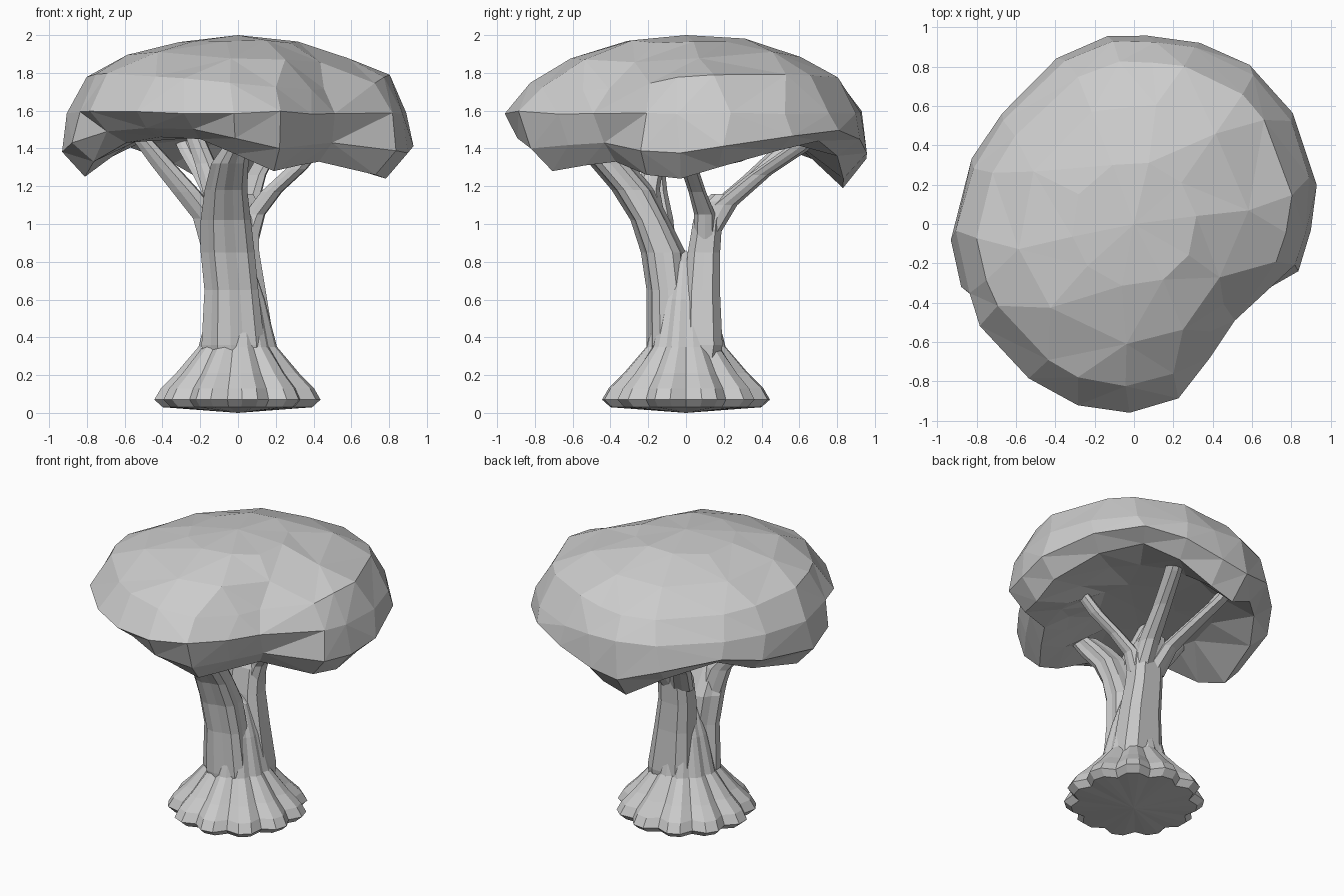
import bpy, bmesh, random
from math import sin, cos, pi, radians, sqrt

if "Cube" in bpy.data.objects:
    bpy.data.objects.remove(bpy.data.objects["Cube"])

random.seed(4)


def loft(name, rings, start, end, triangulate=False):
    """Skin closed rings of points; start/end are the closing tip points."""
    bm = bmesh.new()
    n = max(len(r) for r in rings)
    tips = [bm.verts.new(start), bm.verts.new(end)]
    rows = [[tips[0]] * n]
    for r in rings:
        vs = [bm.verts.new(p) for p in r]
        step = n // len(r)
        rows.append([vs[i // step] for i in range(n)])
    rows.append([tips[1]] * n)
    for a, b in zip(rows, rows[1:]):
        for i in range(n):
            j = (i + 1) % n
            quad = list(dict.fromkeys([a[i], a[j], b[j], b[i]]))
            if len(quad) > 2:
                bm.faces.new(quad)
    if triangulate:
        bmesh.ops.triangulate(bm, faces=bm.faces[:])
    bmesh.ops.recalc_face_normals(bm, faces=bm.faces[:])
    me = bpy.data.meshes.new(name)
    bm.to_mesh(me)
    bm.free()
    ob = bpy.data.objects.new(name, me)
    bpy.context.collection.objects.link(ob)
    return ob


# Canopy outline: angle, radius, height of the drooping lower edge
OUTLINE = [
    (-175, .935, 1.25), (-160, .935, 1.33), (-146, .94, 1.43), (-125, .95, 1.46),
    (-106, .965, 1.45), (-91, .96, 1.37), (-75, .915, 1.28), (-59, .78, 1.31),
    (-41, .71, 1.33), (-16, .87, 1.26), (-2, .90, 1.24), (12, .95, 1.30),
    (35, .985, 1.39), (54, 1.0, 1.44), (70, .98, 1.36), (86, .96, 1.24),
    (98, .965, 1.19), (115, .93, 1.32), (140, .875, 1.41), (158, .89, 1.33)]


def canopy_ring(scale, height, half=False, jitter=0.0, even=0.0):
    """even blends the outline towards a circle, for the crown of the dome."""
    pts = []
    for a, r, d in OUTLINE[::2] if half else OUTLINE:
        tuck = .89 if -150 < a < -95 else .93 if -95 <= a < -30 else 1.0
        s = scale(tuck) if callable(scale) else scale
        s *= r + (.94 - r) * even
        t = radians(a + (9 if half else 0) + random.uniform(-1, 1) * jitter * 150)
        z = height(a, d) + random.uniform(-.4, .4) * jitter
        pts.append((s * cos(t), s * sin(t), z))
    return pts


def dome(s):
    """Crown height; it falls faster across its long ridge."""
    drop = .42 * (1 - sqrt(1 - s * s))
    return lambda a, d: 2.0 - drop * (1 + .42 * sin(radians(a - 35)) ** 2)


def inner_lip(a, d):
    return min(1.46, d + .08) if -112 < a < 30 else 1.45


canopy_rings = [
    canopy_ring(.34, dome(.34), True, .03, 1.0),
    canopy_ring(.64, dome(.64), True, .03, .4),
    canopy_ring(.86, dome(.85), False, .03),
    canopy_ring(lambda k: 1.0 if k < 1 else .97, lambda a, d: 1.59, False, .02),
    canopy_ring(lambda k: k, lambda a, d: 1.58 + .6 * (d - 1.58)),
    canopy_ring(lambda k: k - .13, lambda a, d: d),
    canopy_ring(.58, inner_lip),
    canopy_ring(.3, lambda a, d: 1.47, True)]
loft("canopy", canopy_rings, (0, 0, 2.0), (0, 0, 1.48), True)

# Flared root base with scalloped edge, rising as a core between the stems
LOBES = 11
base_rings = []
for r, z, depth in [(.40, .03, .12), (.445, .07, .12), (.41, .13, .12),
                    (.33, .21, .12), (.21, .35, .08), (.145, .60, .05),
                    (.075, .80, .05)]:
    base_rings.append([
        (r * (1 - depth * (i % 3 == 0)) * cos(2 * pi * i / (3 * LOBES)),
         r * (1 - depth * (i % 3 == 0)) * sin(2 * pi * i / (3 * LOBES)), z)
        for i in range(3 * LOBES)])
loft("root_base", base_rings, (0, 0, 0), (0, 0, .86))


def limb(name, path, n=12):
    """Ridged limb; path holds x, y, z, half width in x, half width in y."""
    rings = []
    for x, y, z, rx, ry in path:
        ring = []
        for i in range(n):
            g = 1.04 if i % 3 else .9
            t = 2 * pi * i / n
            ring.append((x + rx * g * cos(t), y + ry * g * sin(t), z))
        rings.append(ring)
    return loft(name, rings, path[0][:3], path[-1][:3])


# Two main stems
limb("front_stem", [(-.01, -.07, .25, .17, .12), (-.02, -.085, .36, .17, .12),
                    (-.03, -.095, .65, .145, .11), (-.05, -.12, .85, .145, .115),
                    (-.06, -.19, 1.02, .135, .10), (-.06, -.28, 1.18, .115, .11),
                    (-.04, -.40, 1.32, .10, .11), (0, -.48, 1.42, .07, .09)], 15)
limb("back_stem", [(.04, .07, .25, .17, .12), (.04, .085, .36, .17, .12),
                   (.02, .085, .65, .14, .105), (0, .095, .85, .125, .095),
                   (0, .115, 1.02, .12, .085), (0, .16, 1.12, .11, .08),
                   (0, .19, 1.16, .09, .06)])

# Branches holding up the canopy
limb("left_branch", [(-.10, -.12, .85, .09, .07), (-.16, -.14, 1.03, .08, .07),
                     (-.27, -.16, 1.17, .08, .06), (-.39, -.17, 1.31, .07, .055),
                     (-.54, -.18, 1.49, .05, .05)], 9)
limb("right_branch", [(.04, .10, .92, .08, .06), (.09, .10, 1.05, .06, .055),
                      (.18, .06, 1.17, .06, .045), (.31, .02, 1.29, .06, .045),
                      (.43, -.01, 1.43, .05, .04)], 9)
limb("back_branch", [(.03, .12, .95, .08, .06), (.05, .20, 1.10, .065, .07),
                     (.10, .39, 1.26, .055, .06), (.17, .58, 1.39, .05, .065),
                     (.22, .70, 1.49, .05, .06)], 9)
limb("back_left_branch", [(-.05, .12, .95, .08, .06), (-.10, .20, 1.11, .065, .065),
                          (-.18, .36, 1.25, .055, .06), (-.26, .50, 1.38, .05, .06),
                          (-.31, .60, 1.49, .05, .055)], 9)
limb("inner_front_branch", [(-.08, -.18, 1.02, .08, .07), (-.12, -.20, 1.18, .07, .06),
                            (-.17, -.17, 1.32, .06, .05), (-.24, -.14, 1.50, .05, .05)], 9)
